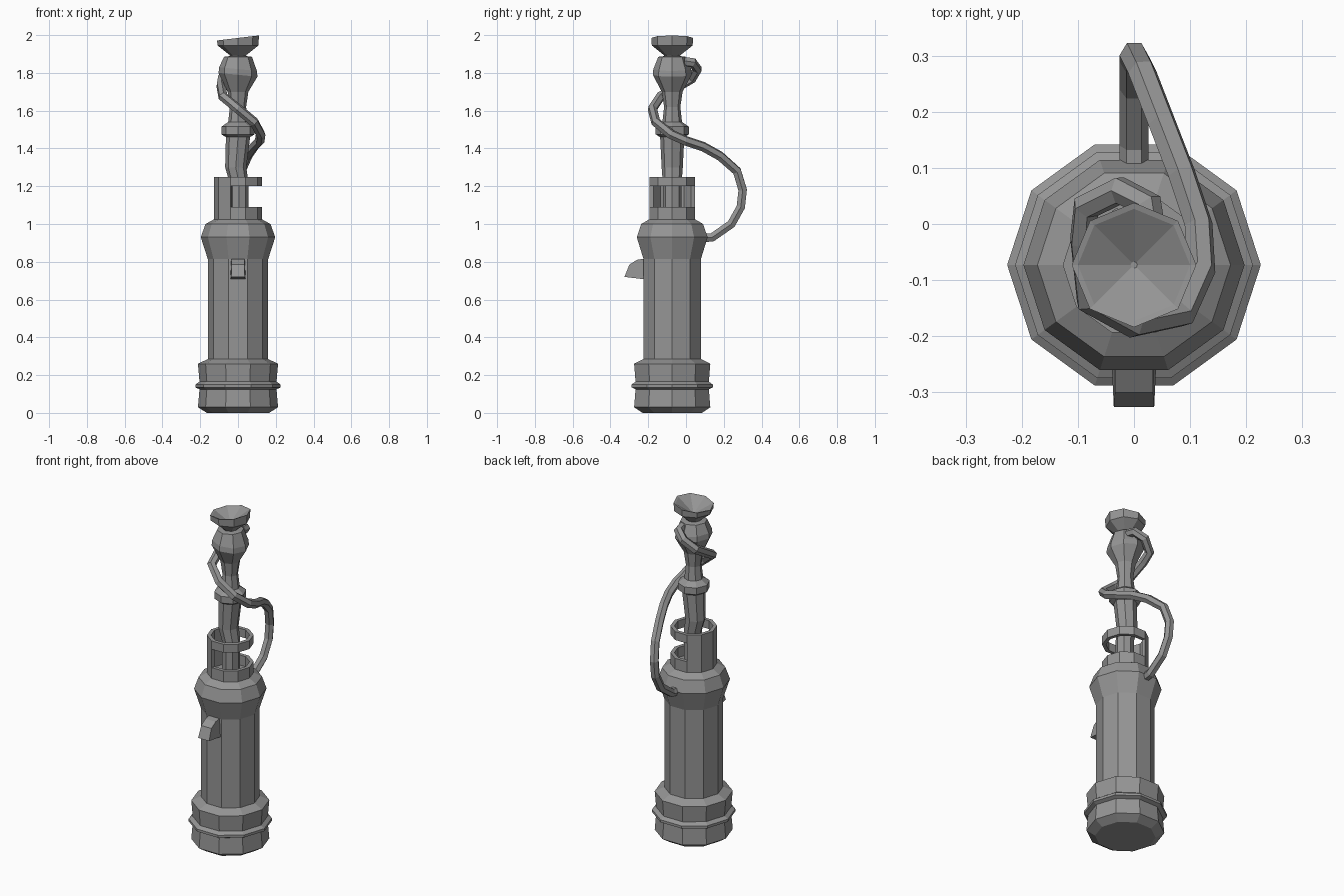
import bpy, bmesh, math

if "Cube" in bpy.data.objects:
    bpy.data.objects.remove(bpy.data.objects["Cube"], do_unlink=True)

AXIS_Y = -0.073

grey = bpy.data.materials.new("plain_grey")
grey.use_nodes = True
grey.diffuse_color = (0.3, 0.3, 0.3, 1)
grey.node_tree.nodes["Principled BSDF"].inputs["Base Color"].default_value = (0.3, 0.3, 0.3, 1)


def finish(name, bm):
    bmesh.ops.recalc_face_normals(bm, faces=bm.faces)
    mesh = bpy.data.meshes.new(name)
    bm.to_mesh(mesh)
    bm.free()
    mesh.materials.append(grey)
    obj = bpy.data.objects.new(name, mesh)
    bpy.context.collection.objects.link(obj)
    return obj


def lathe(name, rings, sides):
    """Stack rings of (radius, z, x shift, tilt) around the main axis."""
    bm = bmesh.new()
    loops = []
    for ring in rings:
        r, z, shift, tilt = (tuple(ring) + (0, 0))[:4]
        loop = []
        for i in range(sides):
            a = math.tau * i / sides
            x = r * math.cos(a)
            loop.append(bm.verts.new((x + shift, AXIS_Y + r * math.sin(a), z + tilt * x)))
        loops.append(loop)
    for lo, hi in zip(loops, loops[1:]):
        for i in range(sides):
            j = (i + 1) % sides
            bm.faces.new((lo[i], lo[j], hi[j], hi[i]))
    bm.faces.new(loops[0])
    bm.faces.new(loops[-1])
    return finish(name, bm)


def arc_wall(name, first, last, z0, z1, outer=0.127, inner=0.105, sides=10):
    """Thick wall running over polygon corners first..last."""
    bm = bmesh.new()
    sections = []
    for i in range(first, last + 1):
        a = math.tau * i / sides
        sections.append([bm.verts.new((r * math.cos(a), AXIS_Y + r * math.sin(a), z))
                         for r, z in ((outer, z0), (outer, z1), (inner, z1), (inner, z0))])
    closed = last - first == sides
    if not closed:
        bm.faces.new(sections[0])
        bm.faces.new(sections[-1])
    for a, b in zip(sections, sections[1:]):
        for k in range(4):
            m = (k + 1) % 4
            bm.faces.new((a[k], b[k], b[m], a[m]))
    if closed:
        bmesh.ops.remove_doubles(bm, verts=bm.verts, dist=1e-5)
    return finish(name, bm)


# Canister: foot, bead, barrel, shoulder and the hollow collar
lathe("canister", [
    (0.165, 0.0), (0.212, 0.03), (0.204, 0.125), (0.226, 0.135), (0.226, 0.15),
    (0.204, 0.165), (0.212, 0.26), (0.16, 0.285), (0.16, 0.815), (0.197, 0.93),
    (0.172, 1.0), (0.127, 1.025), (0.127, 1.09), (0.105, 1.09), (0.105, 1.03)], 10)

# Open holder above the collar
arc_wall("holder_wall", 3, 7, 1.09, 1.20)
arc_wall("holder_hoop", 0, 10, 1.20, 1.25)

# Wand with its band, bulb and dished nozzle
lathe("wand", [
    (0.05, 1.03, 0.005), (0.05, 1.22, 0.005), (0.056, 1.3, -0.012), (0.064, 1.46),
    (0.088, 1.475), (0.088, 1.515), (0.052, 1.54), (0.043, 1.62), (0.055, 1.7),
    (0.103, 1.79, 0, -0.1), (0.1, 1.82, 0, -0.1), (0.074, 1.885), (0.035, 1.89)], 8)
lathe("nozzle", [
    (0.035, 1.88), (0.045, 1.895), (0.108, 1.945), (0.111, 1.985, 0, 0.12),
    (0.1, 1.982, 0, 0.12), (0.006, 1.925)], 8)

# Trigger: tapered wedge on the front of the barrel
bm = bmesh.new()
sides = []
for s in (-1, 1):
    sides.append([bm.verts.new((s * w, y, z)) for w, y, z in (
        (0.042, -0.2, 0.705), (0.036, -0.326, 0.72), (0.034, -0.3, 0.785),
        (0.034, -0.26, 0.81), (0.036, -0.2, 0.82))])
    bm.faces.new(sides[-1])
for k in range(5):
    m = (k + 1) % 5
    bm.faces.new((sides[0][k], sides[0][m], sides[1][m], sides[1][k]))
finish("trigger", bm)

# Hose winding from the shoulder up around the wand
path = [(0, 0.09, 0.925), (0, 0.14, 0.93), (0, 0.24, 1.0), (0, 0.29, 1.09), (0, 0.3, 1.18),
        (0.015, 0.27, 1.28), (0.05, 0.18, 1.36), (0.085, 0.09, 1.41), (0.115, 0.0, 1.44),
        (0.12, -0.08, 1.475), (0.085, -0.16, 1.54), (0.0, -0.178, 1.61),
        (-0.08, -0.135, 1.675), (-0.09, -0.03, 1.735), (-0.085, 0.03, 1.77),
        (-0.025, 0.06, 1.82), (0.025, 0.035, 1.855), (0.03, -0.01, 1.86)]
curve = bpy.data.curves.new("hose", "CURVE")
curve.dimensions = "3D"
curve.bevel_depth = 0.026
curve.bevel_resolution = 1
curve.use_fill_caps = True
spline = curve.splines.new("POLY")
spline.points.add(len(path) - 1)
for point, co in zip(spline.points, path):
    point.co = (*co, 1)
spline.use_smooth = False
curve.materials.append(grey)
hose = bpy.data.objects.new("hose", curve)
bpy.context.collection.objects.link(hose)
